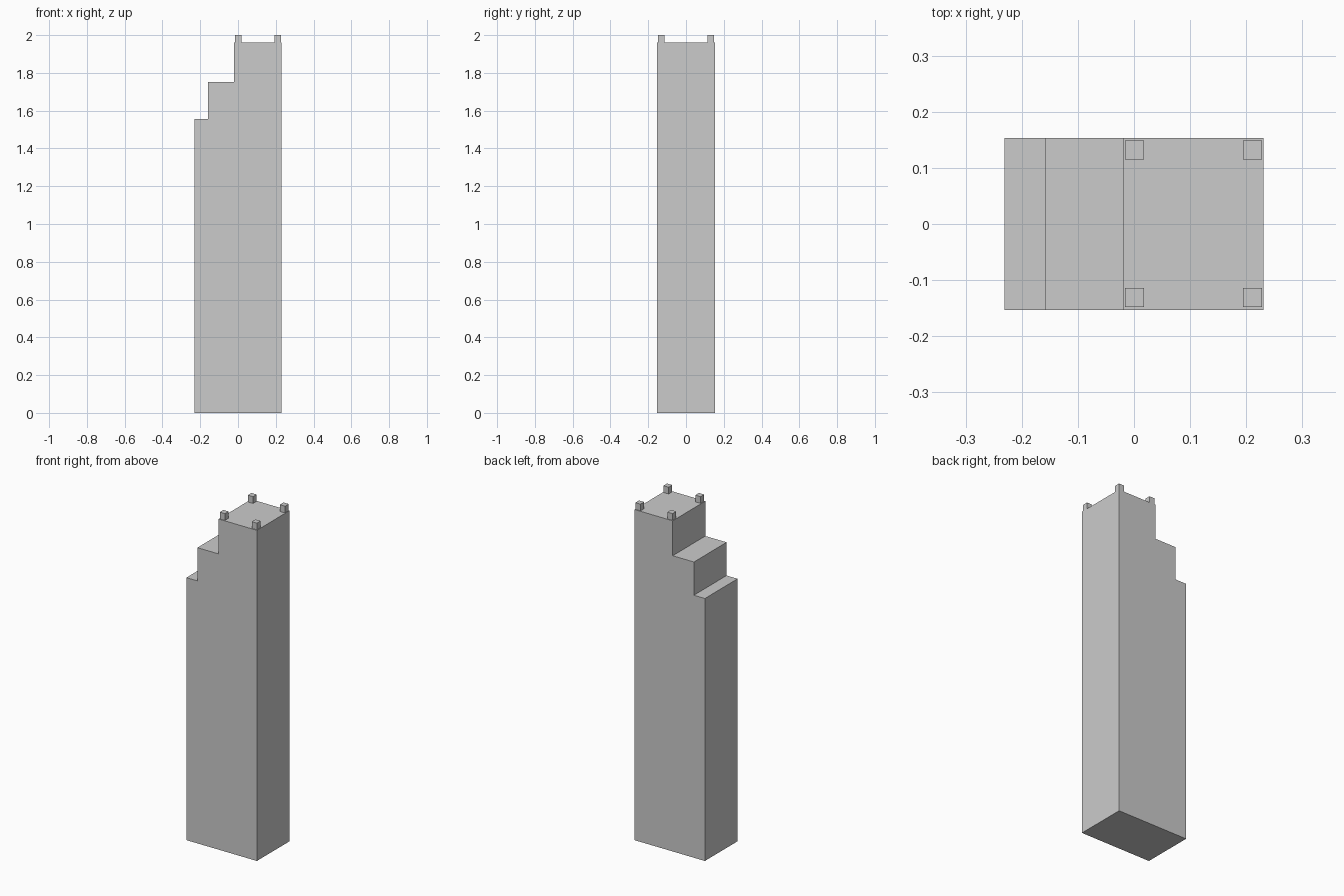
import bpy
import bmesh

if "Cube" in bpy.data.objects:
    bpy.data.objects.remove(bpy.data.objects["Cube"])

HALF_X, HALF_Y = 0.231, 0.153
ROOF, TOP = 1.96, 2.0
STEP_1, STEP_2 = (-0.159, 1.556), (-0.02, 1.753)


def extrude_profile(name, profile, y0, y1):
    """Extrude an (x, z) outline along y into a closed solid."""
    bm = bmesh.new()
    face = bm.faces.new([bm.verts.new((x, y0, z)) for x, z in profile])
    side = bmesh.ops.extrude_face_region(bm, geom=[face])
    verts = [g for g in side["geom"] if isinstance(g, bmesh.types.BMVert)]
    bmesh.ops.translate(bm, verts=verts, vec=(0, y1 - y0, 0))
    # keep the starting cap so the solid is closed
    if not face.is_valid or len(bm.faces) < len(profile) + 2:
        bmesh.ops.holes_fill(bm, edges=bm.edges[:], sides=0)
    bmesh.ops.recalc_face_normals(bm, faces=bm.faces[:])
    mesh = bpy.data.meshes.new(name)
    bm.to_mesh(mesh)
    bm.free()
    obj = bpy.data.objects.new(name, mesh)
    bpy.context.collection.objects.link(obj)
    return obj


# Tower body with two setbacks on the left
extrude_profile("tower_body", [
    (-HALF_X, 0), (HALF_X, 0), (HALF_X, ROOF),
    (STEP_2[0], ROOF), STEP_2,
    (STEP_1[0], STEP_2[1]), STEP_1,
    (-HALF_X, STEP_1[1]),
], -HALF_Y, HALF_Y)

# Four corner blocks on the roof
BLOCK = 0.034
for side, x in (("left", 0.001), ("right", 0.211)):
    for end, y in (("front", -0.131), ("back", 0.132)):
        bpy.ops.mesh.primitive_cube_add(size=1, location=(x, y, (ROOF + TOP) / 2))
        block = bpy.context.object
        block.name = f"roof_block_{end}_{side}"
        block.scale = (BLOCK, BLOCK, TOP - ROOF)
